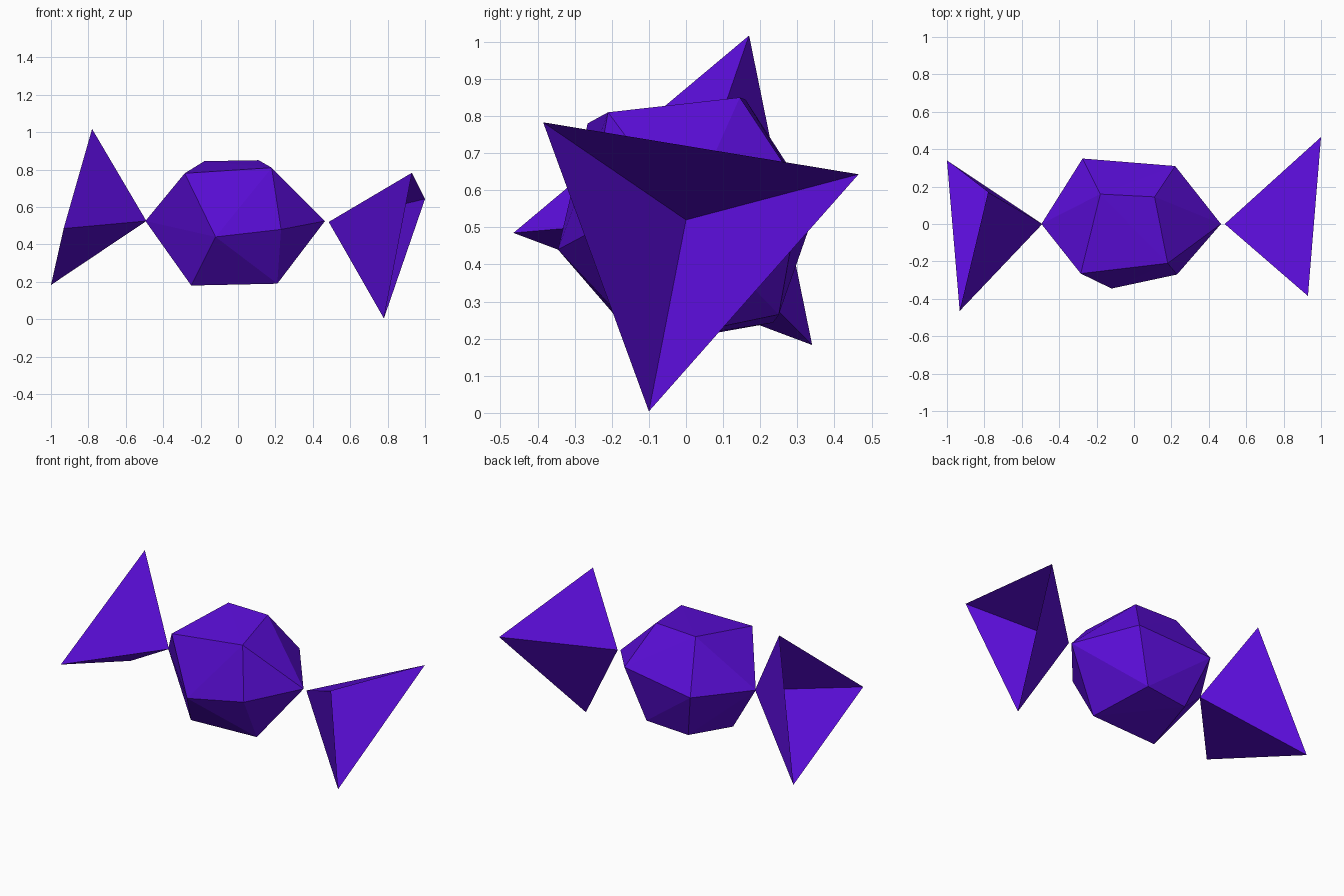
import bpy, bmesh

if "Cube" in bpy.data.objects:
    bpy.data.objects.remove(bpy.data.objects["Cube"])

# One flat wrapper colour
purple = bpy.data.materials.new("violet wrapper")
purple.diffuse_color = (0.105, 0.004, 0.70, 1.0)
purple.use_nodes = True
purple.node_tree.nodes["Principled BSDF"].inputs["Base Color"].default_value = purple.diffuse_color


def finish(name, bm):
    """Turn a bmesh into a flat-shaded, coloured object."""
    mesh = bpy.data.meshes.new(name)
    bm.to_mesh(mesh)
    bm.free()
    mesh.materials.append(purple)
    obj = bpy.data.objects.new(name, mesh)
    bpy.context.collection.objects.link(obj)
    return obj


def open_fan(name, tip, rim):
    """Three-sided open cone: one triangle from the tip to each rim edge."""
    bm = bmesh.new()
    t = bm.verts.new(tip)
    r = [bm.verts.new(p) for p in rim]
    for i in range(len(r)):
        bm.faces.new((t, r[i], r[(i + 1) % len(r)]))
    bmesh.ops.recalc_face_normals(bm, faces=bm.faces)
    # the open side faces away from the centre; keep normals outward
    bm.normal_update()
    mid = sum((v.co for v in bm.verts), t.co * 0) / len(bm.verts)
    f = bm.faces[:][0]
    if f.normal.dot(f.calc_center_median() - mid) < 0:
        bmesh.ops.reverse_faces(bm, faces=bm.faces)
    return finish(name, bm)


# Candy body: an irregular six-sided ball, two rings between two poles
poles = [(-0.495, 0, 0.525), (0.465, 0, 0.525)]
left_ring = [(-0.18, 0.16, 0.845), (-0.285, -0.265, 0.78), (-0.12, -0.345, 0.44),
             (-0.25, -0.12, 0.18), (-0.18, 0.235, 0.243), (-0.275, 0.35, 0.55)]
right_ring = [(0.11, 0.145, 0.85), (0.18, -0.21, 0.81), (0.23, -0.27, 0.48),
              (0.21, -0.11, 0.19), (0.105, 0.25, 0.265), (0.22, 0.31, 0.60)]
bm = bmesh.new()
for p in poles + left_ring + right_ring:
    bm.verts.new(p)
bmesh.ops.convex_hull(bm, input=bm.verts)
bmesh.ops.recalc_face_normals(bm, faces=bm.faces)
finish("candy_body", bm)

# Twisted wrapper ends
open_fan("right_wrapper_end", (0.485, 0, 0.52),
         [(0.93, -0.385, 0.783), (1.0, 0.465, 0.643), (0.78, -0.10, 0.004)])
open_fan("left_wrapper_end", (-0.49, 0, 0.525),
         [(-0.78, 0.17, 1.017), (-1.0, 0.34, 0.183), (-0.932, -0.465, 0.485)])
